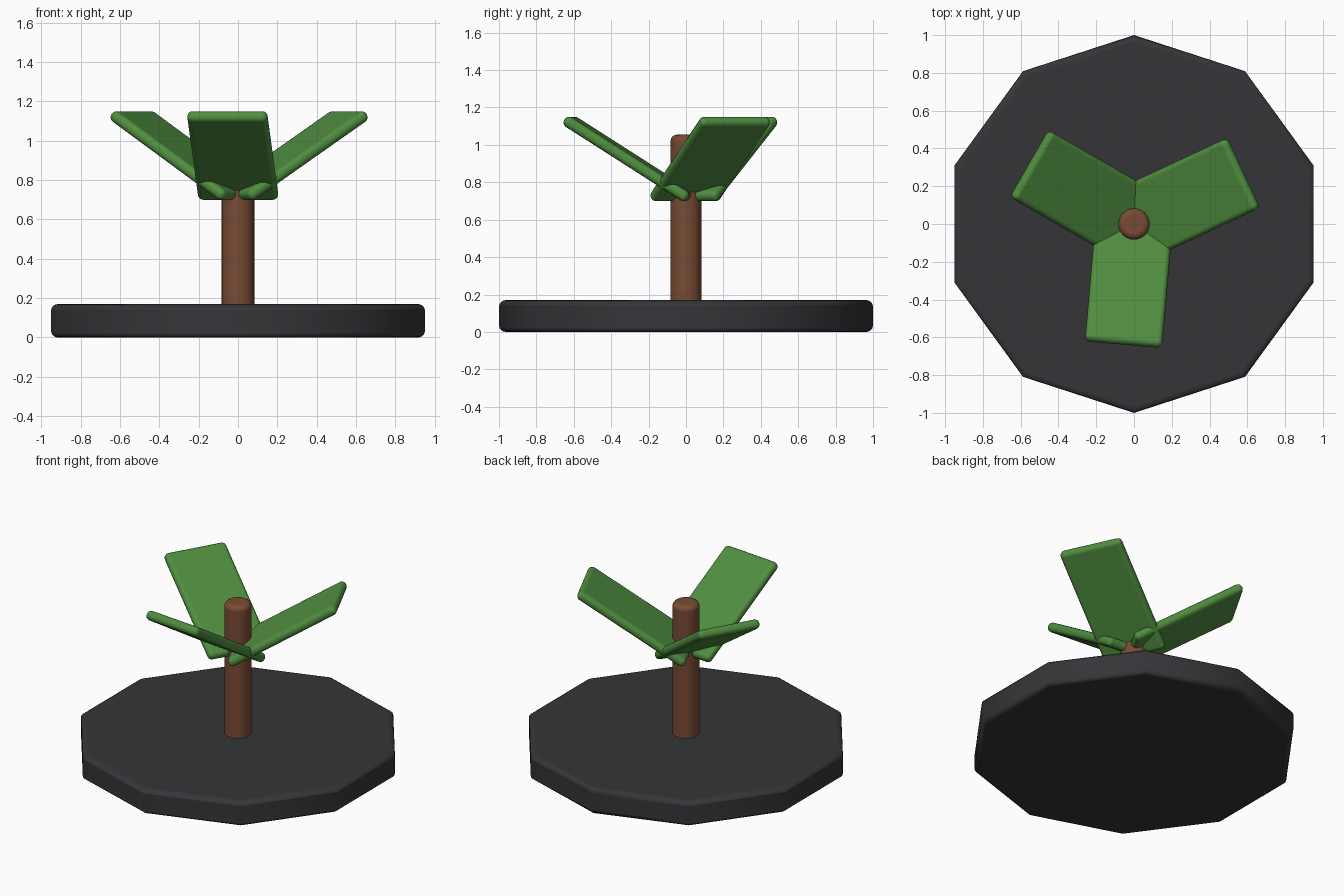
import bpy
from math import radians, pi, cos, sin

if "Cube" in bpy.data.objects:
    bpy.data.objects.remove(bpy.data.objects["Cube"])


def material(name, rgb):
    m = bpy.data.materials.new(name)
    m.diffuse_color = (*rgb, 1)
    m.use_nodes = True
    m.node_tree.nodes["Principled BSDF"].inputs["Base Color"].default_value = m.diffuse_color
    return m


def finish(obj, name, mat, bevel):
    """Name, colour, round the sharp rims and smooth the part."""
    obj.name = name
    obj.data.materials.append(mat)
    bpy.ops.object.transform_apply(location=False, rotation=False, scale=True)
    bpy.ops.object.shade_smooth_by_angle(angle=radians(45))
    mod = obj.modifiers.new("rounded_rims", 'BEVEL')
    mod.width = bevel
    mod.segments = 4
    mod.limit_method = 'ANGLE'
    mod.angle_limit = radians(50)
    mod.harden_normals = True


def cylinder(name, sides, radius, z0, z1, mat, bevel):
    bpy.ops.mesh.primitive_cylinder_add(vertices=sides, radius=radius, depth=z1 - z0,
                                        location=(0, 0, (z0 + z1) / 2))
    finish(bpy.context.object, name, mat, bevel)


def leaf(name, heading, mat):
    a = radians(heading)
    bpy.ops.mesh.primitive_cube_add(size=1, location=(0.305 * cos(a), 0.305 * sin(a), 0.925),
                                    rotation=(0, radians(-32.5), a))
    obj = bpy.context.object
    obj.scale = (0.785, 0.41, 0.06)
    finish(obj, name, mat, 0.028)


dark = material("dark_grey", (0.035, 0.036, 0.04))
brown = material("brown", (0.19, 0.07, 0.035))
green = material("green", (0.08, 0.27, 0.05))

# Ten-sided base with a corner on the y axis
cylinder("base", 10, 1.0, 0.0, 0.17, dark, 0.035)

# Trunk standing in the base
cylinder("trunk", 32, 0.083, 0.1, 1.055, brown, 0.035)

# Three slab leaves rising outward from the trunk
for i, heading in enumerate((25, 150, 265)):
    leaf(f"leaf_{i + 1}", heading, green)
